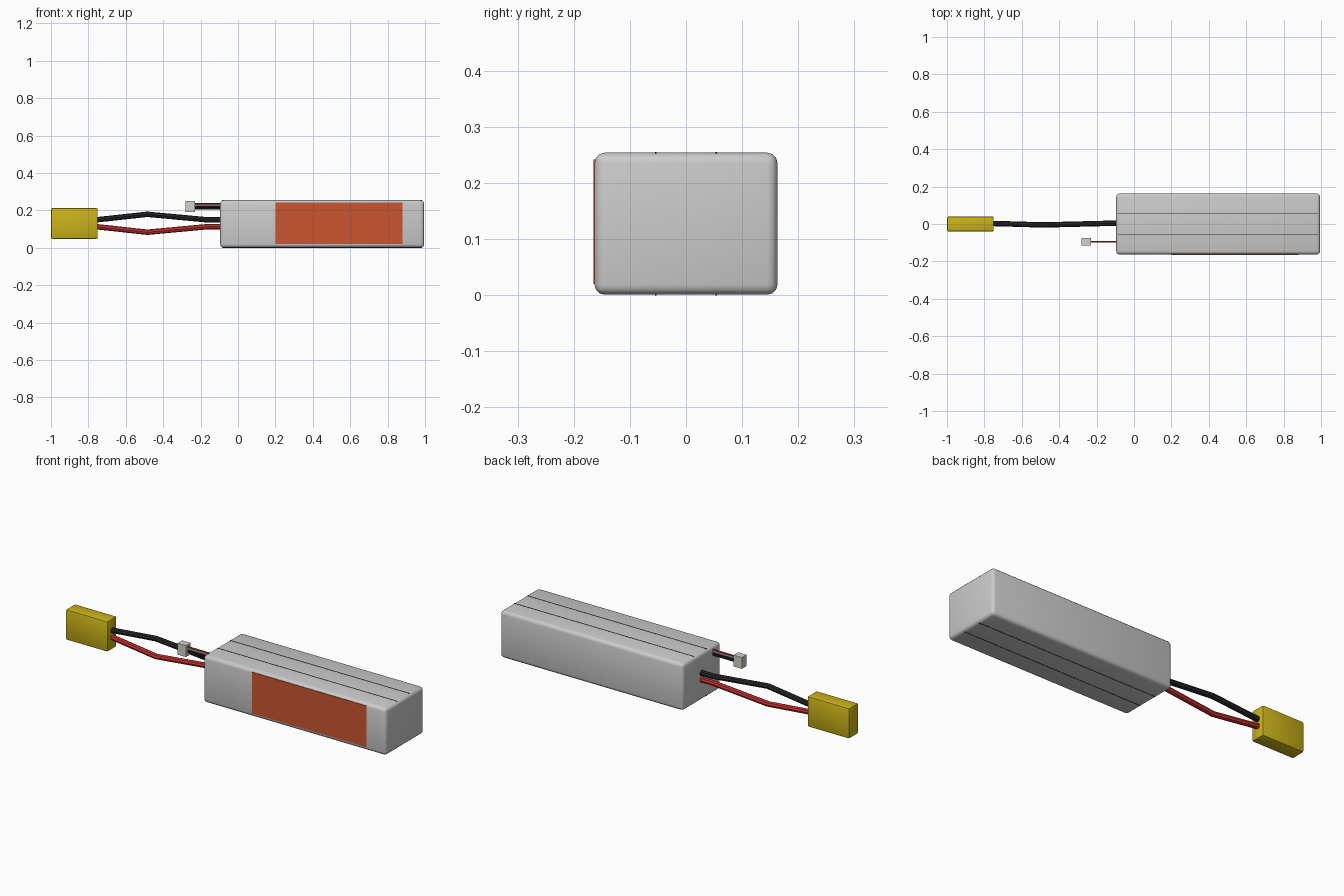
import bpy

if "Cube" in bpy.data.objects:
    bpy.data.objects.remove(bpy.data.objects["Cube"])

def material(name, rgb):
    m = bpy.data.materials.new(name)
    m.diffuse_color = (*rgb, 1)
    m.use_nodes = True
    m.node_tree.nodes["Principled BSDF"].inputs["Base Color"].default_value = m.diffuse_color
    return m

RED = material("red", (0.60, 0.03, 0.03))
BLACK = material("black", (0.02, 0.02, 0.02))
YELLOW = material("yellow", (0.60, 0.45, 0.01))
ORANGE = material("orange", (0.60, 0.09, 0.03))
WHITE = material("off_white", (0.65, 0.65, 0.60))

def box(name, lo, hi, mat=None, bevel=0, segments=3):
    bpy.ops.mesh.primitive_cube_add(size=1, location=[(a + b) / 2 for a, b in zip(lo, hi)])
    o = bpy.context.object
    o.name = name
    o.scale = [b - a for a, b in zip(lo, hi)]
    bpy.ops.object.transform_apply(location=False, rotation=False, scale=True)
    if mat:
        o.data.materials.append(mat)
    if bevel:
        mod = o.modifiers.new("rounding", 'BEVEL')
        mod.width, mod.segments = bevel, segments
        bpy.ops.object.modifier_apply(modifier=mod.name)
        bpy.ops.object.shade_smooth_by_angle()
    return o

def wire(name, points, radius, mat):
    c = bpy.data.curves.new(name, 'CURVE')
    c.dimensions = '3D'
    c.bevel_depth, c.bevel_resolution, c.use_fill_caps = radius, 2, True
    s = c.splines.new('POLY')
    s.points.add(len(points) - 1)
    for p, co in zip(s.points, points):
        p.co = (*co, 1)
    c.materials.append(mat)
    o = bpy.data.objects.new(name, c)
    bpy.context.collection.objects.link(o)
    bpy.ops.object.select_all(action='DESELECT')
    o.select_set(True)
    bpy.context.view_layer.objects.active = o
    bpy.ops.object.convert(target='MESH')
    bpy.ops.object.shade_smooth_by_angle()

# Battery pack with cell seams showing above and below
box("battery_body", (-0.095, -0.163, 0.001), (0.995, 0.163, 0.254), None, 0.018)
for i, y in enumerate((-0.054, 0.054)):
    for side, z in (("bottom", 0.001), ("top", 0.254)):
        box(f"cell_seam_{side}_{i + 1}", (-0.085, y - 0.0015, z - 0.001),
            (0.985, y + 0.0015, z + 0.001), BLACK)

# Label panel on the front side
box("front_label", (0.20, -0.1645, 0.02), (0.88, -0.160, 0.242), ORANGE)

# Main power leads and plug
for name, mat, z, bow in (("positive", RED, 0.113, -0.03), ("negative", BLACK, 0.149, 0.03)):
    wire(name + "_power_lead", [(-0.08, 0.004, z), (-0.16, 0.003, z),
         (-0.485, -0.005, z + bow), (-0.76, 0.003, z)], 0.0145, mat)
box("power_plug", (-1.0, -0.04, 0.048), (-0.75, 0.04, 0.212), YELLOW, 0.008, 2)

# Balance leads and small plug
for i, mat in enumerate((BLACK, BLACK, WHITE, RED)):
    z = 0.209 + i * 0.009
    wire(f"balance_lead_{i + 1}", [(-0.08, -0.095, z), (-0.24, -0.095, z)], 0.0045, mat)
box("balance_plug", (-0.28, -0.115, 0.19), (-0.23, -0.075, 0.251), WHITE)
